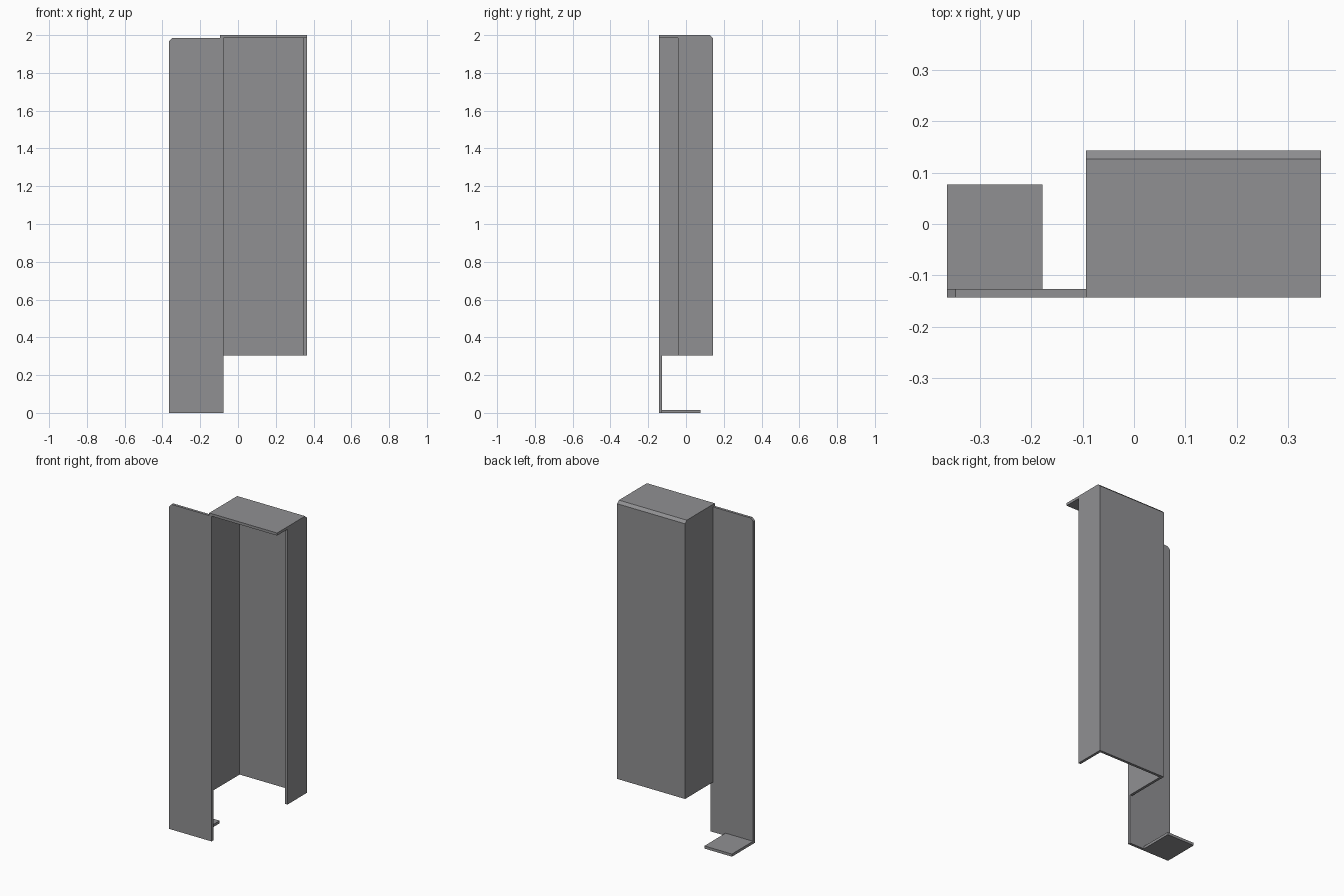
import bpy, bmesh
from mathutils import Vector

if "Cube" in bpy.data.objects:
    bpy.data.objects.remove(bpy.data.objects["Cube"])

T = 0.016  # sheet thickness
X0, XC, X1 = -0.364, -0.094, 0.364
Y0, Y1 = -0.143, 0.143
TOP = 2.0

# dark grey sheet metal
metal = bpy.data.materials.new("dark_grey_metal")
metal.diffuse_color = (0.28, 0.28, 0.29, 1)
metal.use_nodes = True
metal.node_tree.nodes["Principled BSDF"].inputs["Base Color"].default_value = metal.diffuse_color


def prism(name, pts, axis, lo, hi):
    """Extrude a 2D profile along an axis; profile holds the other two axes in order."""
    def place(p, h):
        c = list(p)
        c.insert(axis, h)
        return c
    bm = bmesh.new()
    face = bm.faces.new([bm.verts.new(place(p, lo)) for p in pts])
    ext = bmesh.ops.extrude_face_region(bm, geom=[face])
    move = Vector((0, 0, 0))
    move[axis] = hi - lo
    verts = [g for g in ext["geom"] if isinstance(g, bmesh.types.BMVert)]
    bmesh.ops.translate(bm, verts=verts, vec=move)
    bmesh.ops.recalc_face_normals(bm, faces=bm.faces)
    mesh = bpy.data.meshes.new(name)
    bm.to_mesh(mesh)
    bm.free()
    mesh.materials.append(metal)
    obj = bpy.data.objects.new(name, mesh)
    bpy.context.collection.objects.link(obj)
    return obj


# tall front flange with a clipped outer top corner (x, z profile)
prism("front_flange", [
    (X0, 0), (XC + T, 0), (XC + T, TOP - T), (X0 + T, TOP - T), (X0, TOP - 2 * T)],
    1, Y0, Y0 + T)

# open channel: left wall, back wall and short right return (x, y profile)
prism("channel", [
    (XC, Y0 + T), (XC + T, Y0 + T), (XC + T, Y1 - T), (X1 - T, Y1 - T),
    (X1 - T, -0.042), (X1, -0.042), (X1, Y1), (XC, Y1)],
    2, 0.305, TOP - T)

# top cap with a chamfered rear edge (y, z profile)
prism("top_cap", [
    (Y0, TOP - T), (Y1, TOP - T), (Y1 - T, TOP), (Y0, TOP)],
    0, XC, X1)

# foot tab behind the flange (x, y profile)
prism("foot_tab", [
    (X0, Y0 + T), (-0.178, Y0 + T), (-0.178, 0.077), (X0, 0.077)],
    2, 0, T)
